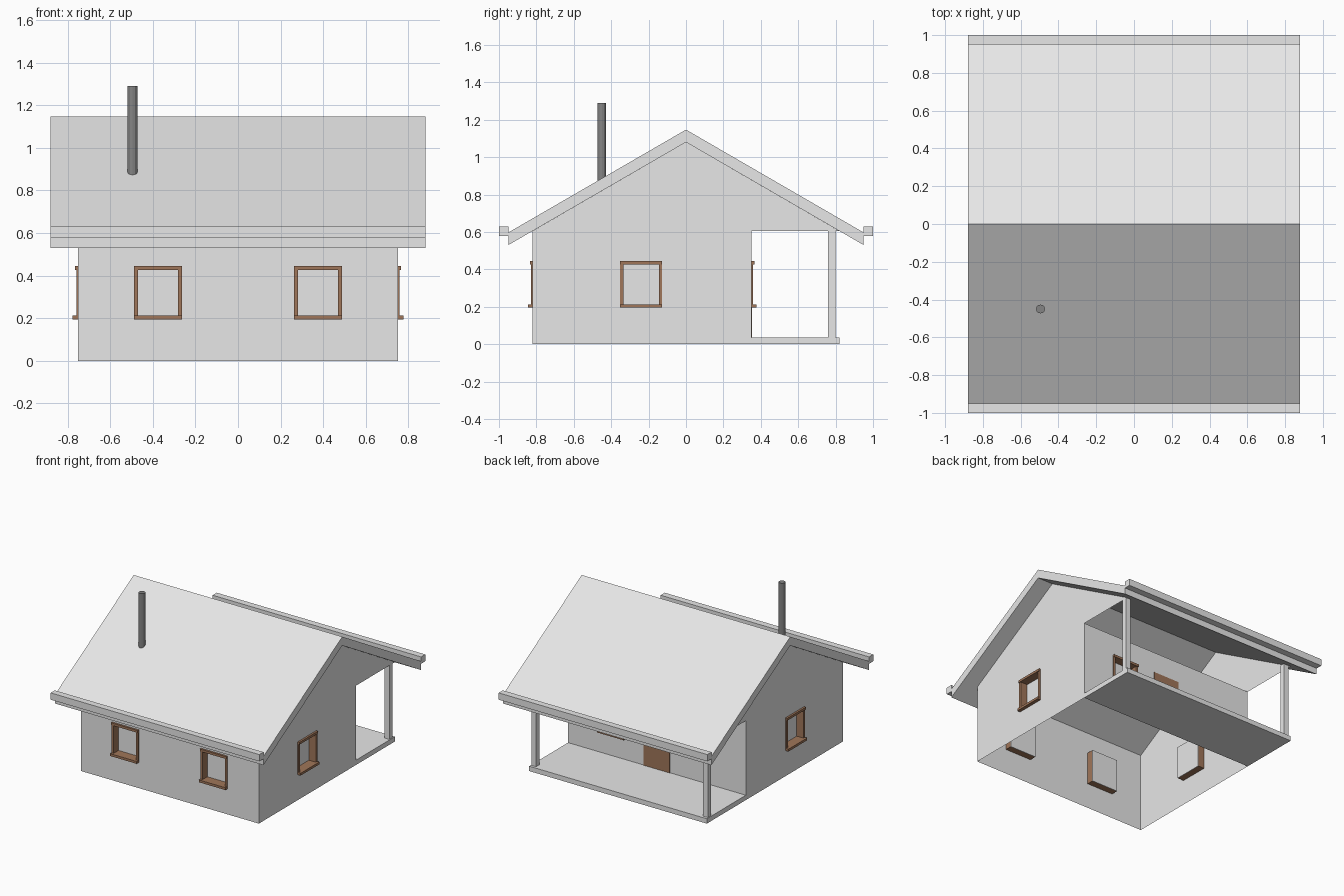
import bpy
import bmesh
from math import radians
from mathutils import Matrix, Vector

cube = bpy.data.objects.get("Cube")
if cube:
    bpy.data.objects.remove(cube, do_unlink=True)


def material(name, rgb):
    m = bpy.data.materials.new(name)
    m.use_nodes = True
    m.diffuse_color = (*rgb, 1)
    m.node_tree.nodes["Principled BSDF"].inputs["Base Color"].default_value = (*rgb, 1)
    return m


GREY = material("pale_grey", (0.8, 0.8, 0.8))
BROWN = material("wood_brown", (0.35, 0.18, 0.10))
DARK = material("dark_metal", (0.23, 0.23, 0.23))

HALF_X, FRONT, BACK, PORCH = 0.75, -0.82, 0.35, 0.82
EAVE, RIDGE = 0.605, 1.08
ROOF_X, ROOF_Y = 0.88, 0.95


def finish(name, bm, *mats):
    mesh = bpy.data.meshes.new(name)
    bm.to_mesh(mesh)
    bm.free()
    for m in mats:
        mesh.materials.append(m)
    obj = bpy.data.objects.new(name, mesh)
    bpy.context.collection.objects.link(obj)
    return obj


def add_box(bm, lo, hi, matrix=Matrix(), index=0):
    lo, hi = Vector(lo), Vector(hi)
    scale = Matrix.Diagonal((*(hi - lo), 1))
    made = bmesh.ops.create_cube(bm, size=1, matrix=matrix @ Matrix.Translation((lo + hi) / 2) @ scale)
    for f in {f for v in made["verts"] for f in v.link_faces}:
        f.material_index = index


def box(name, lo, hi, mat):
    bm = bmesh.new()
    add_box(bm, lo, hi)
    return finish(name, bm, mat)


# Window: shared size, local x along the wall and local -y outward
WIN_W, WIN_LOW, WIN_TOP, BAR = 0.1125, 0.195, 0.445, 0.018
DEPTH = 0.05


def window(name, x, y, angle):
    place = Matrix.Translation((x, y, 0)) @ Matrix.Rotation(radians(angle), 4, "Z")
    bm = bmesh.new()
    for s in (-1, 1):
        a, b = sorted((s * WIN_W, s * (WIN_W - BAR)))
        add_box(bm, (a, -0.008, WIN_LOW + BAR), (b, DEPTH, WIN_TOP - BAR), place)
    add_box(bm, (-WIN_W, -0.015, WIN_TOP - BAR), (WIN_W, DEPTH, WIN_TOP), place)
    add_box(bm, (-WIN_W, -0.026, WIN_LOW), (WIN_W, DEPTH, WIN_LOW + BAR), place)
    # Pane closes the inner end of the frame
    add_box(bm, (-WIN_W, DEPTH, WIN_LOW), (WIN_W, DEPTH + 0.004, WIN_TOP), place, 1)
    finish(name, bm, BROWN, GREY)


def wall(name, start, end, centres, matrix, gable=False):
    """Thin wall on the local xz plane, with window holes and an optional gable."""
    bm = bmesh.new()
    corners = [(start, 0), (end, 0), (end, EAVE), (start, EAVE)]
    bm.faces.new([bm.verts.new((x, 0, z)) for x, z in corners])
    cuts = [((0, 0, z), (0, 0, 1)) for z in (WIN_LOW, WIN_TOP)]
    for c in centres:
        cuts += [((c + s * WIN_W, 0, 0), (1, 0, 0)) for s in (-1, 1)]
    for co, no in cuts:
        bmesh.ops.bisect_plane(bm, geom=bm.verts[:] + bm.edges[:] + bm.faces[:],
                               plane_co=co, plane_no=no)
    holes = []
    for f in bm.faces:
        p = f.calc_center_median()
        if WIN_LOW < p.z < WIN_TOP and any(abs(p.x - c) < WIN_W for c in centres):
            holes.append(f)
    bmesh.ops.delete(bm, geom=holes, context="FACES")
    if gable:
        peak = [(-PORCH, EAVE), (PORCH, EAVE), (0, RIDGE)]
        bm.faces.new([bm.verts.new((x, 0, z)) for x, z in peak])
    bm.transform(matrix)
    finish(name, bm, GREY)


# Walls
side_turn = Matrix.Rotation(radians(90), 4, "Z")
wall("front_wall", -HALF_X, HALF_X, (-0.375, 0.375), Matrix.Translation((0, FRONT, 0)))
wall("back_wall", -HALF_X, HALF_X, (0.375,), Matrix.Translation((0, BACK, 0)))
for side, s in (("left", 1), ("right", -1)):
    wall(side + "_gable_wall", FRONT, BACK, (-0.24,),
         Matrix.Translation((s * HALF_X, 0, 0)) @ side_turn, gable=True)
    window(side + "_side_window", s * HALF_X, -0.24, s * 90)
    window(side + "_front_window", s * 0.375, FRONT, 0)
    # Porch post
    box(side + "_porch_post", (s * 0.725 - 0.02, 0.76, 0.035),
        (s * 0.725 + 0.02, 0.80, 0.62), GREY)
window("back_window", 0.375, BACK, 180)

# Porch floor and door
box("porch_floor", (-HALF_X, BACK, 0), (HALF_X, PORCH, 0.037), GREY)
box("door", (-0.11, BACK - 0.004, 0.037), (0.11, BACK + 0.004, WIN_TOP), BROWN)

# Roof: chevron profile extruded along the ridge
bm = bmesh.new()
profile = [(-ROOF_Y, 0.53), (0, RIDGE), (ROOF_Y, 0.53),
           (ROOF_Y, 0.597), (0, 1.147), (-ROOF_Y, 0.597)]
face = bm.faces.new([bm.verts.new((-ROOF_X, y, z)) for y, z in profile])
made = bmesh.ops.extrude_face_region(bm, geom=[face])
bmesh.ops.translate(bm, vec=(2 * ROOF_X, 0, 0),
                    verts=[v for v in made["geom"] if isinstance(v, bmesh.types.BMVert)])
bmesh.ops.recalc_face_normals(bm, faces=bm.faces)
finish("roof", bm, GREY)

# Gutters along both eaves
for name, lo, hi in (("front_gutter", -1, -ROOF_Y), ("back_gutter", ROOF_Y, 1)):
    box(name, (-ROOF_X, lo, 0.578), (ROOF_X, hi, 0.63), GREY)

# Chimney pipe
bm = bmesh.new()
bmesh.ops.create_cone(bm, cap_ends=True, segments=12, radius1=0.0235, radius2=0.0235,
                      depth=0.45, matrix=Matrix.Translation((-0.495, -0.45, 1.065)))
finish("chimney_pipe", bm, DARK)
